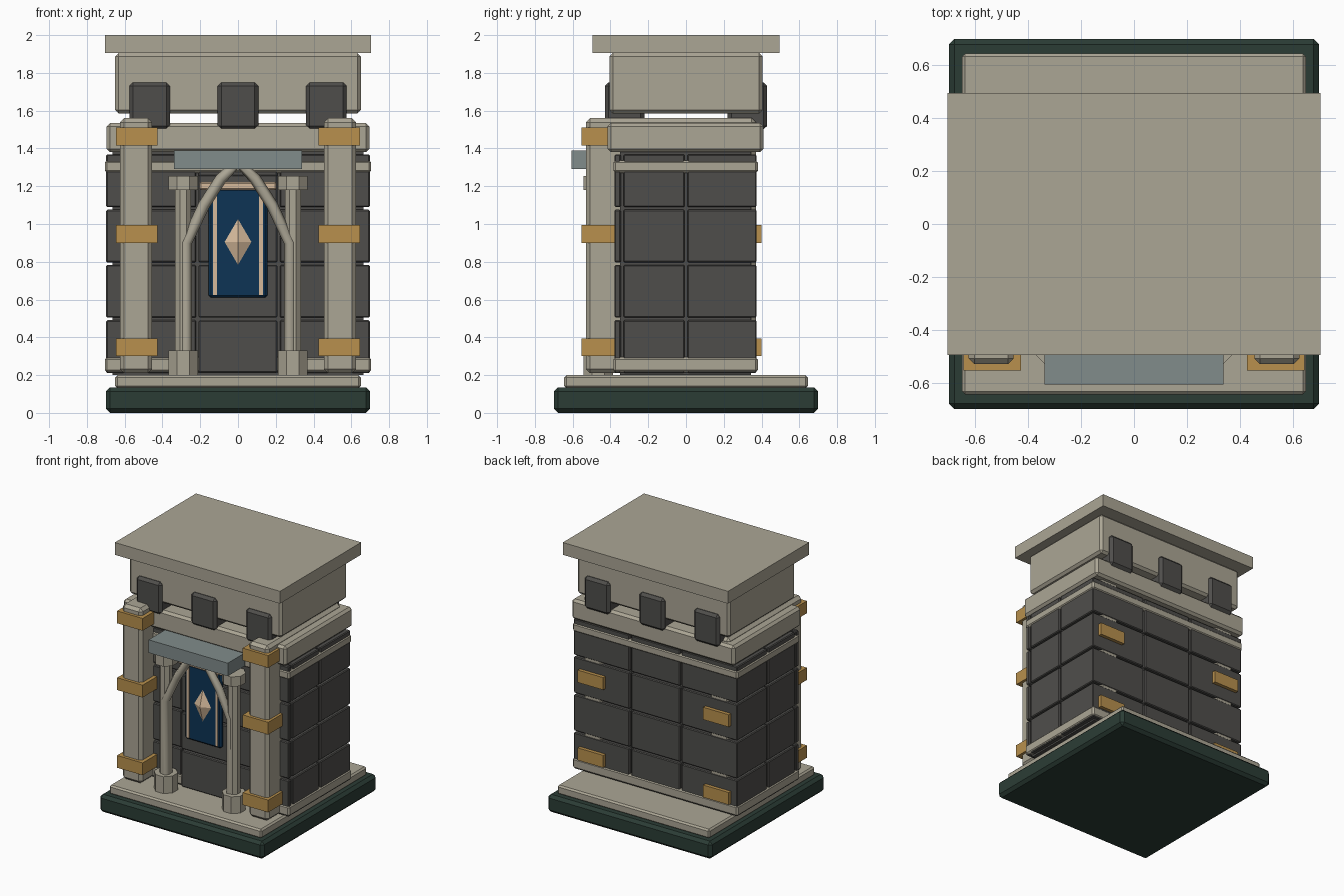
import bpy, bmesh
from math import pi
from mathutils import Matrix, Vector

cube = bpy.data.objects.get("Cube")
if cube:
    bpy.data.objects.remove(cube, do_unlink=True)


def material(name, colour):
    m = bpy.data.materials.new(name)
    m.use_nodes = True
    m.diffuse_color = (*colour, 1)
    m.node_tree.nodes["Principled BSDF"].inputs["Base Color"].default_value = (*colour, 1)
    return m


stone = material("pale_stone", (0.41, 0.38, 0.30))
dark = material("dark_stone", (0.078, 0.076, 0.071))
green = material("dark_green", (0.024, 0.046, 0.036))
brass = material("brass", (0.48, 0.28, 0.075))
blue = material("banner_blue", (0.004, 0.034, 0.09))
slate = material("blue_grey_stone", (0.22, 0.265, 0.26))
cream = material("cream", (0.67, 0.49, 0.33))


def finish(name, bm, mat):
    bmesh.ops.recalc_face_normals(bm, faces=bm.faces)
    mesh = bpy.data.meshes.new(name)
    bm.to_mesh(mesh)
    bm.free()
    mesh.materials.append(mat)
    obj = bpy.data.objects.new(name, mesh)
    bpy.context.collection.objects.link(obj)
    return obj


def add_box(bm, x, y, z, bevel=0):
    """Append a box given as three (low, high) spans, with chamfered edges."""
    size = [s[1] - s[0] for s in (x, y, z)]
    centre = Vector([(s[0] + s[1]) / 2 for s in (x, y, z)])
    verts = bmesh.ops.create_cube(
        bm, size=1, matrix=Matrix.Translation(centre) @ Matrix.Diagonal((*size, 1)))["verts"]
    if bevel:
        edges = list({e for v in verts for e in v.link_edges})
        bmesh.ops.bevel(bm, geom=edges, offset=bevel, segments=1, affect='EDGES')


def box(name, mat, x, y, z, bevel=0):
    bm = bmesh.new()
    add_box(bm, x, y, z, bevel)
    return finish(name, bm, mat)


def sided(side, low, high):
    return tuple(sorted((side * low, side * high)))


# Stepped base
box("base_slab", green, (-.70, .70), (-.70, .70), (0, .135), .022)
box("plinth", stone, (-.65, .65), (-.645, .645), (.13, .2), .012)

# Coursed block walls around a recessed core
box("wall_core", dark, (-.665, .665), (-.35, .345), (.2, 1.385))
xs, ys = (-.705, -.215, .215, .705), (-.385, -.338, 0, .38)
course, gap = .2925, .007
bm = bmesh.new()
for row in range(4):
    z0 = .205 + row * course
    for x0, x1 in zip(xs, xs[1:]):
        for y0, y1 in zip(ys, ys[1:]):
            add_box(bm, (x0 + gap, x1 - gap), (y0 + gap, y1 - gap),
                    (z0 + gap, z0 + course - gap), .006)
finish("wall_blocks", bm, dark)

# Wall trims and the dark doorway courses in front of them
box("lower_trim", stone, (-.705, .705), (-.385, .38), (.215, .295), .012)
box("upper_trim", stone, (-.705, .705), (-.385, .38), (1.27, 1.337), .012)
bm = bmesh.new()
for row in range(4):
    z0 = .205 + row * course
    add_box(bm, (-.208, .208), (-.395, -.35),
            (z0 + gap, min(z0 + course - gap, 1.26)), .006)
finish("doorway_blocks", bm, dark)

# Cornice, raised attic and roof slab
box("cornice", stone, (-.695, .695), (-.415, .41), (1.38, 1.535), .018)
box("attic", stone, (-.65, .65), (-.405, .405), (1.585, 1.905), .018)
box("roof_slab", stone, (-.705, .705), (-.495, .495), (1.905, 2))
for y_side, where in ((-1, "front"), (1, "back")):
    for x in (-.4675, 0, .4675):
        box(where + "_bracket", dark, (x - .108, x + .108),
            sided(y_side, .22, .43), (1.5, 1.75), .02)

# Fluted column pieces
def octagon(name, x, y, radius, z0, z1):
    bm = bmesh.new()
    turn = Matrix.Translation((x, y, (z0 + z1) / 2)) @ Matrix.Rotation(pi / 8, 4, 'Z')
    bmesh.ops.create_cone(bm, cap_ends=True, segments=8, radius1=radius,
                          radius2=radius, depth=z1 - z0, matrix=turn)
    return finish(name, bm, stone)


for side, label in ((1, "left"), (-1, "right")):
    # Through pilasters with brass bands
    box(label + "_pilaster", stone, sided(side, .455, .625), (-.53, .37), (.21, 1.56), .022)
    for z in (.30, .90, 1.415):
        box(label + "_band", brass, sided(side, .427, .645), (-.553, .4), (z, z + .095))
    # Slim entrance columns
    x, y = side * .29, -.465
    octagon(label + "_column_base", x, y, .085, .2, .33)
    octagon(label + "_column_shaft", x, y, .046, .32, 1.2)
    octagon(label + "_column_capital", x, y, .085, 1.18, 1.255)

# Pointed arch: a mitred strip following a half profile, mirrored
half = [(.275, .26), (.275, .9), (.18, 1.1), (.09, 1.24), (0, 1.325)]
path = half + [(-x, z) for x, z in half[-2::-1]]
curve = bpy.data.curves.new("arch", 'CURVE')
curve.dimensions = '3D'
curve.bevel_depth = .031
curve.bevel_resolution = 1
curve.use_fill_caps = True
spline = curve.splines.new('POLY')
spline.points.add(len(path) - 1)
for point, (x, z) in zip(spline.points, path):
    point.co = (x, -.485, z, 1)
curve.materials.append(stone)
bpy.context.collection.objects.link(bpy.data.objects.new("arch", curve))

# Lintel above the entrance
box("lintel", slate, (-.338, .338), (-.607, -.40), (1.29, 1.39))

# Hanging banner with rod, stripes and a faceted diamond
box("banner", blue, (-.155, .155), (-.43, -.39), (.61, 1.19), .012)
box("banner_rod", cream, (-.205, .205), (-.44, -.39), (1.18, 1.222), .008)
for side in (1, -1):
    box("banner_stripe", cream, sided(side, .112, .132), (-.437, -.428), (.625, 1.18))
bm = bmesh.new()
rim = [bm.verts.new((x, -.429, z)) for x, z in ((.073, .905), (0, 1.03), (-.073, .905), (0, .78))]
tip = bm.verts.new((0, -.465, .905))
for a, b in zip(rim, rim[1:] + rim[:1]):
    bm.faces.new((a, b, tip))
bm.faces.new(rim)
finish("banner_diamond", bm, cream)
